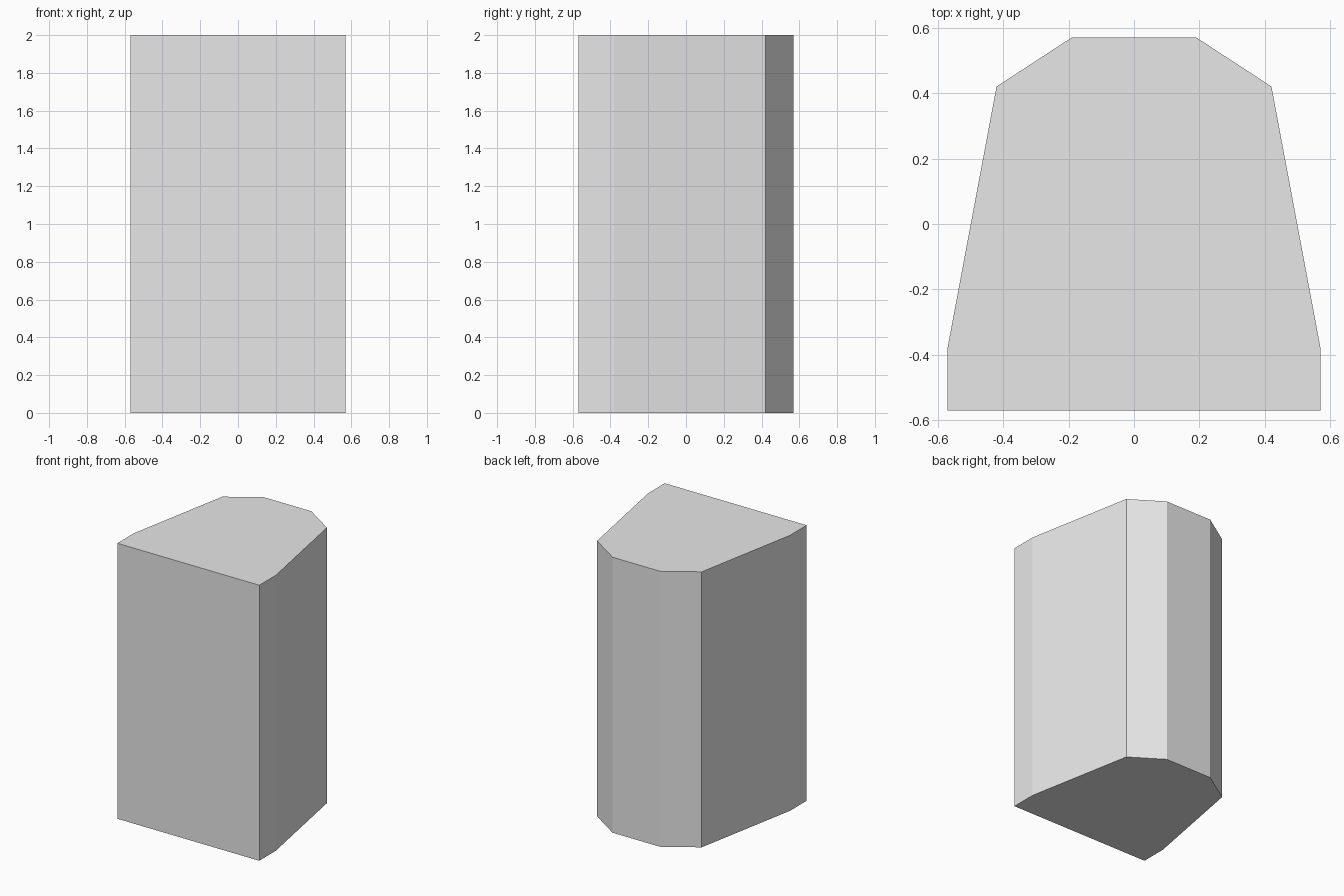
import bpy, bmesh

if "Cube" in bpy.data.objects:
    bpy.data.objects.remove(bpy.data.objects["Cube"])

# Half outline of the floor plan, front to back
half = [(0.57, -0.57), (0.57, -0.38), (0.42, 0.42), (0.19, 0.57)]
outline = half + [(-x, y) for x, y in reversed(half)]

# Solid column: plan outline raised to full height
bm = bmesh.new()
base = bm.faces.new([bm.verts.new((x, y, 0)) for x, y in outline])
raised = bmesh.ops.extrude_face_region(bm, geom=[base], use_keep_orig=True)["geom"]
bmesh.ops.translate(bm, vec=(0, 0, 2),
                    verts=[g for g in raised if isinstance(g, bmesh.types.BMVert)])
bmesh.ops.recalc_face_normals(bm, faces=bm.faces)

mesh = bpy.data.meshes.new("column")
bm.to_mesh(mesh)
bm.free()
column = bpy.data.objects.new("column", mesh)
bpy.context.collection.objects.link(column)

# Plain grey finish
grey = bpy.data.materials.new("light grey")
grey.diffuse_color = (0.8, 0.8, 0.8, 1)
grey.use_nodes = True
grey.node_tree.nodes["Principled BSDF"].inputs["Base Color"].default_value = grey.diffuse_color
mesh.materials.append(grey)
